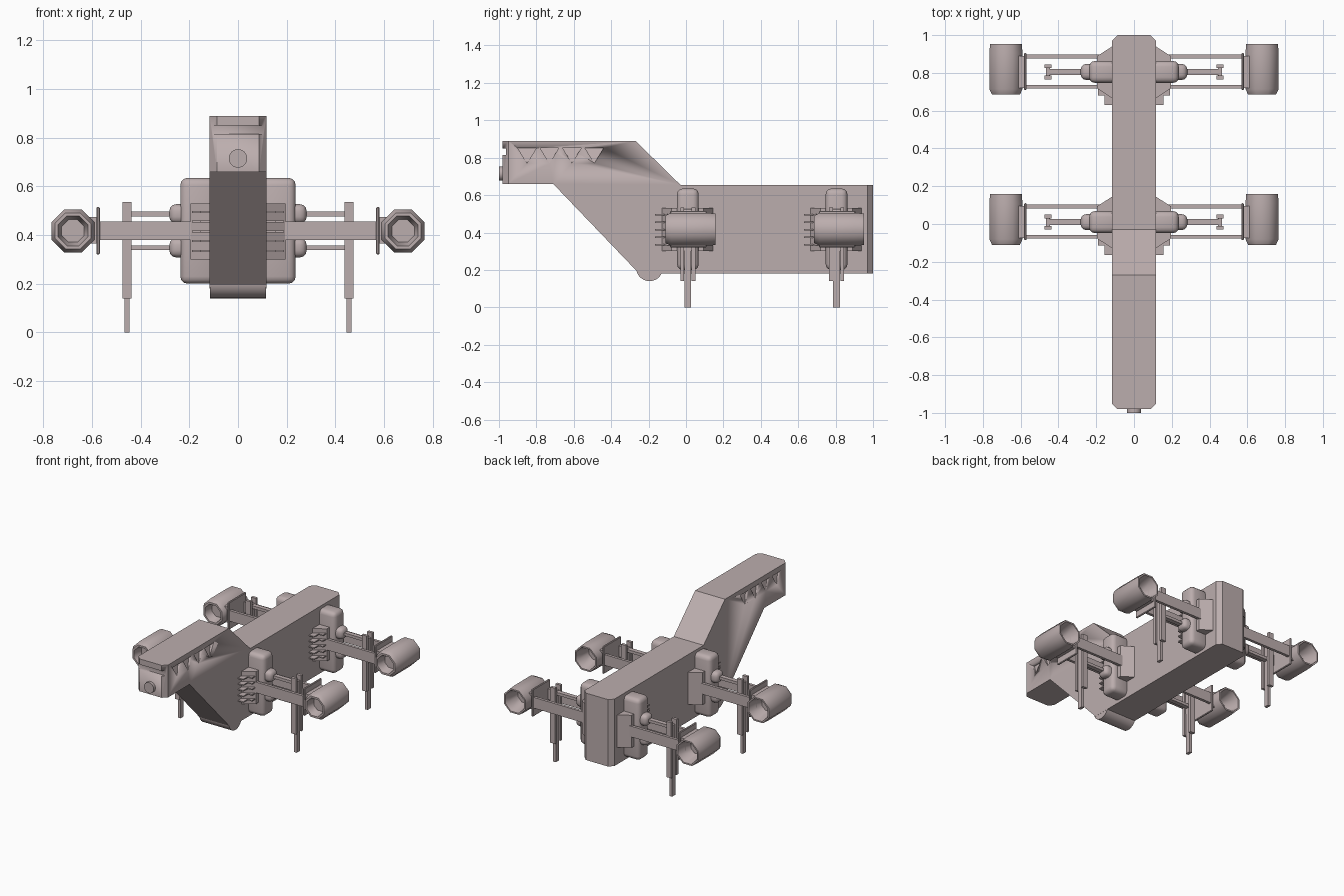
import bpy, bmesh, math
from mathutils import Matrix, Vector

cube = bpy.data.objects.get("Cube")
if cube:
    bpy.data.objects.remove(cube, do_unlink=True)

paint = bpy.data.materials.new("dusty_hull")
paint.use_nodes = True
colour = (0.50, 0.42, 0.42, 1)
paint.diffuse_color = colour
paint.node_tree.nodes["Principled BSDF"].inputs["Base Color"].default_value = colour


def finish(name, bm, mirror=False, angle=35):
    bmesh.ops.recalc_face_normals(bm, faces=bm.faces)
    mesh = bpy.data.meshes.new(name)
    bm.to_mesh(mesh)
    bm.free()
    mesh.materials.append(paint)
    ob = bpy.data.objects.new(name, mesh)
    bpy.context.collection.objects.link(ob)
    bpy.ops.object.select_all(action='DESELECT')
    ob.select_set(True)
    bpy.context.view_layer.objects.active = ob
    bpy.ops.object.shade_smooth_by_angle(angle=math.radians(angle))
    if mirror:
        ob.modifiers.new("Mirror", 'MIRROR')
    return ob


def add_box(bm, x, y, z, bevel=0, segments=3):
    """Box spanning the given (low, high) ranges, optionally rounded."""
    part = bmesh.new()
    bmesh.ops.create_cube(part, size=1)
    for v in part.verts:
        v.co = Vector([(r[0] + r[1]) / 2 + c * (r[1] - r[0])
                       for c, r in zip(v.co, (x, y, z))])
    if bevel:
        bmesh.ops.bevel(part, geom=part.edges[:], offset=bevel,
                        segments=segments, profile=0.5, affect='EDGES')
    temp = bpy.data.meshes.new("temp")
    part.to_mesh(temp)
    part.free()
    bm.from_mesh(temp)
    bpy.data.meshes.remove(temp)


def add_rod(bm, centre, axis, radius, length, sides=16):
    turn = {'X': Matrix.Rotation(math.pi / 2, 4, 'Y'),
            'Y': Matrix.Rotation(math.pi / 2, 4, 'X')}[axis]
    bmesh.ops.create_cone(bm, cap_ends=True, segments=sides, radius1=radius,
                          radius2=radius, depth=length,
                          matrix=Matrix.Translation(centre) @ turn)


def add_prism(bm, profile, x0, x1):
    """Extrude a (y, z) outline from x0 to x1."""
    face = bm.faces.new([bm.verts.new((x0, y, z)) for y, z in profile])
    new = bmesh.ops.extrude_face_region(bm, geom=[face])["geom"]
    bmesh.ops.translate(bm, vec=(x1 - x0, 0, 0),
                        verts=[g for g in new if isinstance(g, bmesh.types.BMVert)])


# Hull with a raised neck and chamfered ends
bm = bmesh.new()
add_prism(bm, [(-0.98, 0.89), (-0.27, 0.89), (-0.03, 0.655), (1, 0.655),
               (1, 0.18), (-0.25, 0.18), (-0.71, 0.66), (-0.98, 0.66)], -0.117, 0.117)
ends = [e for e in bm.edges if abs(e.verts[0].co.y) > 0.9
        and abs((e.verts[0].co - e.verts[1].co).normalized().z) > 0.99]
bmesh.ops.bevel(bm, geom=ends, offset=0.03, segments=1, affect='EDGES')
hull = finish("hull", bm)

# Visor groove and side window recesses
bm = bmesh.new()
add_box(bm, (-0.2, 0.2), (-1.1, -0.963), (0.815, 0.85))
front = finish("visor_cutter", bm)
bm = bmesh.new()
for side in (-1, 1):
    for y in (-0.90, -0.78, -0.66, -0.54):
        start = len(bm.verts)
        add_prism(bm, [(y, 0.852), (y + 0.10, 0.852), (y + 0.05, 0.77)], 0.09, 0.14)
        bm.verts.ensure_lookup_table()
        for v in bm.verts[start:]:
            if v.co.z < 0.8:
                v.co.x += 0.026
            v.co.x *= side
windows = finish("window_cutter", bm)
for cutter in (front, windows):
    cut = hull.modifiers.new("Cut", 'BOOLEAN')
    cut.operation, cut.solver, cut.object = 'DIFFERENCE', 'EXACT', cutter
    cutter.hide_render = True
    cutter.hide_set(True)
    cutter.hide_viewport = True

# Nose sensor and chin roller
bm = bmesh.new()
add_rod(bm, (0, -0.985, 0.715), 'Y', 0.038, 0.03, 24)
finish("nose_sensor", bm)
bm = bmesh.new()
add_rod(bm, (0, -0.195, 0.212), 'X', 0.072, 0.232, 32)
finish("chin_roller", bm)

for label, oy in (("front", 0.01), ("rear", 0.805)):
    def span(a, b):
        return (oy + a, oy + b)

    # Tapered side plate with cooling fins
    bm = bmesh.new()
    add_box(bm, (0.10, 0.195), span(-0.15, 0.145), (0.30, 0.53))
    for v in bm.verts:
        if v.co.x > 0.15:
            v.co.y = oy + (v.co.y - oy) * 0.58
    finish(label + "_mount_plate", bm, True)
    bm = bmesh.new()
    for i in range(5):
        z = 0.335 + i * 0.04
        add_box(bm, (0.115, 0.157), span(-0.175, -0.06), (z - 0.004, z + 0.004))
        add_box(bm, (0.15, 0.19), span(-0.125, -0.06), (z - 0.004, z + 0.004))
    finish(label + "_cooling_fins", bm, True)

    # Rounded upright block
    bm = bmesh.new()
    add_box(bm, (0.09, 0.237), span(-0.058, 0.058), (0.20, 0.635), 0.03)
    finish(label + "_mount_block", bm, True, 50)

    # Paired flat arms and the engine bracket
    bm = bmesh.new()
    for y in (-0.078, 0.082):
        add_box(bm, (0.13, 0.575), span(y - 0.01, y + 0.01), (0.38, 0.456))
    finish(label + "_arms", bm, True)
    bm = bmesh.new()
    add_box(bm, (0.568, 0.582), span(-0.095, 0.10), (0.32, 0.515), 0.004, 1)
    add_box(bm, (0.575, 0.62), span(-0.085, 0.085), (0.365, 0.475))
    finish(label + "_engine_bracket", bm, True)

    # Upper and lower pistons
    bm = bmesh.new()
    for z in (0.487, 0.348):
        add_box(bm, (0.18, 0.282), span(-0.042, 0.042), (z - 0.04, z + 0.04), 0.028)
        add_box(bm, (0.27, 0.455), span(-0.016, 0.016), (z - 0.01, z + 0.01))
    finish(label + "_pistons", bm, True, 50)

    # Landing leg: H-shaped rail with a sliding foot
    bm = bmesh.new()
    for y in (-0.03, 0.03):
        add_box(bm, (0.437, 0.475), span(y - 0.01, y + 0.01), (0.14, 0.535))
    add_box(bm, (0.447, 0.465), span(-0.022, 0.022), (0.30, 0.50))
    finish(label + "_leg_rails", bm, True)
    bm = bmesh.new()
    add_box(bm, (0.446, 0.467), span(-0.018, 0.018), (0, 0.33))
    finish(label + "_leg_foot", bm, True)

    # Octagonal engine, open at both ends
    bm = bmesh.new()
    rings = []
    for r, y in [(0.05, -0.06), (0.066, -0.12), (0.08, -0.12), (0.095, -0.09),
                 (0.095, 0.10), (0.091, 0.148), (0.08, 0.148), (0.052, 0.04)]:
        rings.append([bm.verts.new((0.678 + r * math.cos((i + 0.5) * math.pi / 4), oy + y,
                                    0.417 + r * math.sin((i + 0.5) * math.pi / 4)))
                      for i in range(8)])
    for a, b in zip(rings, rings[1:]):
        for i in range(8):
            j = (i + 1) % 8
            bm.faces.new((a[i], a[j], b[j], b[i]))
    bm.faces.new(rings[0])
    bm.faces.new(rings[-1])
    finish(label + "_engine", bm, True, 50)
